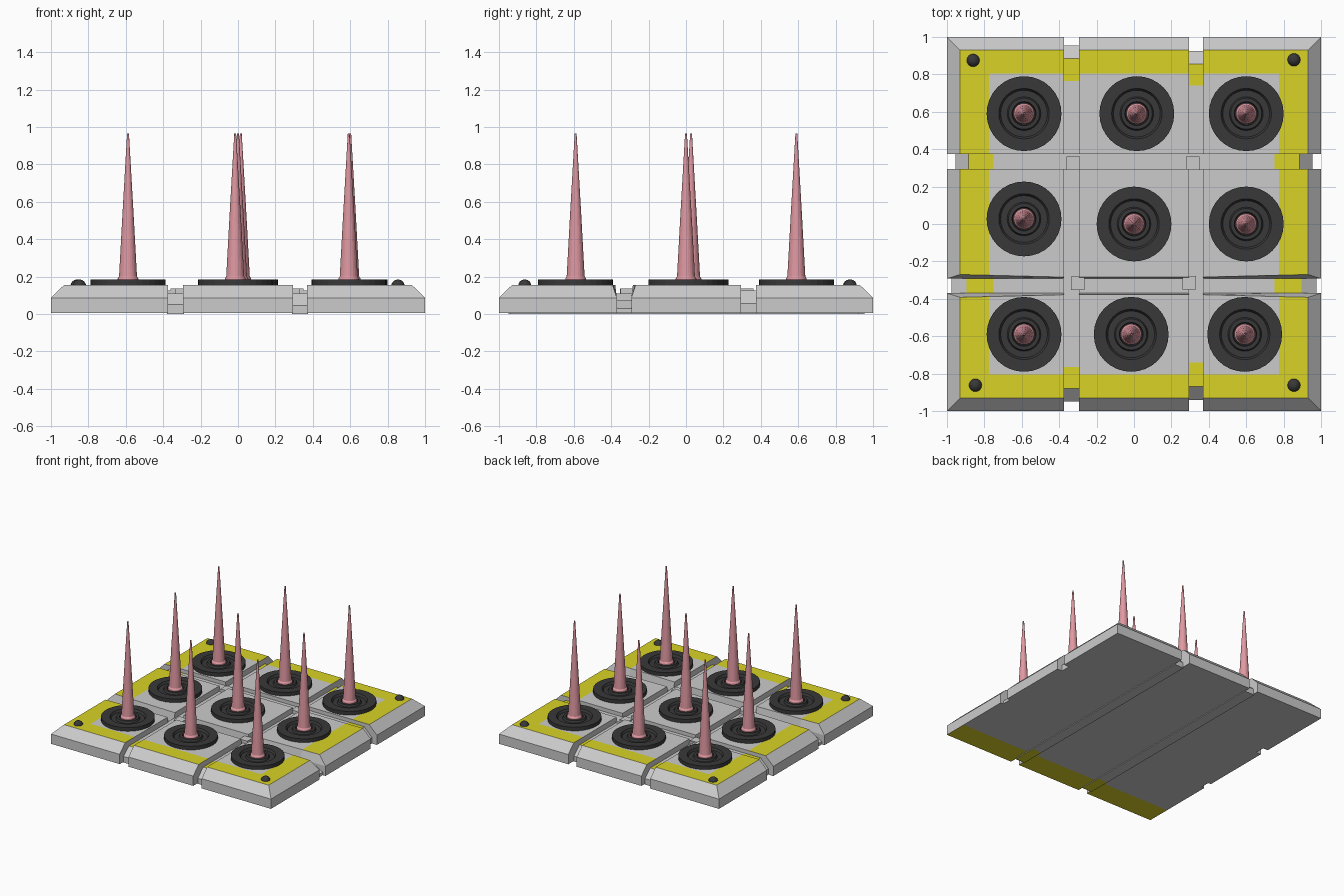
import bpy, bmesh, math

if "Cube" in bpy.data.objects:
    bpy.data.objects.remove(bpy.data.objects["Cube"])


def material(name, r, g, b):
    m = bpy.data.materials.new(name)
    m.diffuse_color = (r, g, b, 1)
    m.use_nodes = True
    m.node_tree.nodes["Principled BSDF"].inputs["Base Color"].default_value = m.diffuse_color
    return m


YELLOW = material("yellow_paint", 0.70, 0.65, 0.02)
DARK = material("dark_rubber", 0.04, 0.04, 0.04)
PINK = material("pink_metal", 0.75, 0.32, 0.36)


def finish(name, bm, mats):
    bmesh.ops.recalc_face_normals(bm, faces=bm.faces[:])
    me = bpy.data.meshes.new(name)
    bm.to_mesh(me)
    bm.free()
    for m in mats:
        me.materials.append(m)
    ob = bpy.data.objects.new(name, me)
    bpy.context.collection.objects.link(ob)
    return ob


# Slab with chamfered sides and a yellow border painted on its top
def slab(name, x0, x1, y0, y1, zs, inset, band=(0.775, 0.805), limit=0.94, slope=None):
    bm = bmesh.new()
    l, r, f, b = inset
    low = [(x0, y0), (x1, y0), (x1, y1), (x0, y1)]
    top = [(x0 + l, y0 + f), (x1 - r, y0 + f), (x1 - r, y1 - b), (x0 + l, y1 - b)]
    if slope:
        top = [(x, y + slope(x, y)) for x, y in top]
    rings = [[bm.verts.new((x, y, z)) for x, y in pts]
             for pts, z in zip((low, low, top), zs)]
    for a, c in zip(rings, rings[1:]):
        for i in range(4):
            j = (i + 1) % 4
            bm.faces.new((a[i], a[j], c[j], c[i]))
    bm.faces.new(rings[0][::-1])
    bm.faces.new(rings[-1])
    for axis in (0, 1):
        for s in (-1, 1):
            co = [0, 0, 0]
            co[axis] = s * band[axis]
            no = [0, 0, 0]
            no[axis] = 1
            bmesh.ops.bisect_plane(bm, geom=bm.verts[:] + bm.edges[:] + bm.faces[:],
                                   plane_co=co, plane_no=no)
    bmesh.ops.recalc_face_normals(bm, faces=bm.faces[:])
    for fc in bm.faces:
        c = fc.calc_center_median()
        border = abs(c.x) > band[0] or abs(c.y) > band[1]
        if (fc.normal.z > 0.99 and border) or (fc.normal.z < -0.99 and c.y < -band[1]):
            fc.material_index = 1
    return finish(name, bm, [None, YELLOW])


# Tile edges beside the shallow front groove lean away from it
def lean(x, y):
    if abs(y + 0.33) > 0.1:
        return 0
    amount = 0.022 if abs(x) > 0.8 else 0.008
    return amount if y > -0.33 else -amount


# Nine floor tiles
columns = [(-1, -0.375), (-0.295, 0.293), (0.37, 1)]
rows = [(-1, -0.37), (-0.292, 0.295), (0.375, 1)]
for i, (x0, x1) in enumerate(columns):
    for j, (y0, y1) in enumerate(rows):
        edge = [0.07 if t else 0 for t in (i == 0, i == 2, j == 0, j == 2)]
        slab(f"tile_{i}_{j}", x0, x1, y0, y1, (0.006, 0.086, 0.155), edge, slope=lean)

# Filler strips in the grooves between tiles
slab("groove_strip_left", -0.38, -0.29, -0.95, 0.955, (0, 0.05, 0.11),
     (0, 0, 0.07, 0.07), (2, 0.765))
slab("groove_strip_right", 0.288, 0.375, -0.94, 0.925, (0, 0.045, 0.11),
     (0, 0, 0.07, 0.07), (2, 0.74))
slab("groove_strip_back", -0.955, 0.955, 0.29, 0.38, (0.006, 0.055, 0.125),
     (0.07, 0.07, 0, 0), (0.75, 2))
slab("groove_strip_front", -0.975, 0.975, -0.375, -0.287, (0.006, 0.03, 0.075),
     (0.08, 0.08, 0, 0), (0.75, 2))

# Small connector blocks where the grooves cross
for n, (x, y) in enumerate([(-0.325, 0.325), (0.315, 0.325), (-0.30, -0.318), (0.295, -0.315)]):
    slab(f"connector_{n}", x - 0.036, x + 0.036, y - 0.036, y + 0.036,
         (0.02, 0.1, 0.135), (0, 0, 0, 0), (2, 2))


# Surface of revolution from a (radius, height) profile
def lathe(name, x, y, profile, sides, mat):
    bm = bmesh.new()
    rings = []
    for r, z in profile:
        rings.append([bm.verts.new((x + r * math.cos(2 * math.pi * k / sides),
                                    y + r * math.sin(2 * math.pi * k / sides), z))
                      for k in range(sides)])
    for a, c in zip(rings, rings[1:]):
        for k in range(sides):
            m = (k + 1) % sides
            bm.faces.new((a[k], a[m], c[m], c[k]))
    bm.faces.new(rings[0][::-1])
    bm.faces.new(rings[-1])
    return finish(name, bm, [mat])


# Grommet discs with stepped rings, each holding a tapered spike
disc = [(0.2, 0.15), (0.2, 0.185), (0.135, 0.185), (0.125, 0.168), (0.09, 0.168),
        (0.083, 0.184), (0.064, 0.184), (0.06, 0.158)]
spike = [(0.057, 0.15), (0.055, 0.19), (0.048, 0.2), (0.03, 0.53), (0.005, 0.965)]
spots = [(-0.588, 0.59), (0.015, 0.59), (0.6, 0.59),
         (-0.588, 0.027), (0, 0), (0.6, 0),
         (-0.588, -0.59), (-0.015, -0.59), (0.592, -0.59)]
for n, (x, y) in enumerate(spots):
    lathe(f"grommet_{n}", x, y, disc, 32, DARK)
    lathe(f"spike_{n}", x, y, spike, 24, PINK)

# Domed bolts in the corners
dome = [(0.035, 0.15), (0.034, 0.16), (0.026, 0.174), (0.014, 0.182), (0.003, 0.184)]
for n, (x, y) in enumerate([(-0.86, 0.875), (0.855, 0.878), (-0.848, -0.862), (0.855, -0.862)]):
    lathe(f"bolt_{n}", x, y, dome, 16, DARK)
